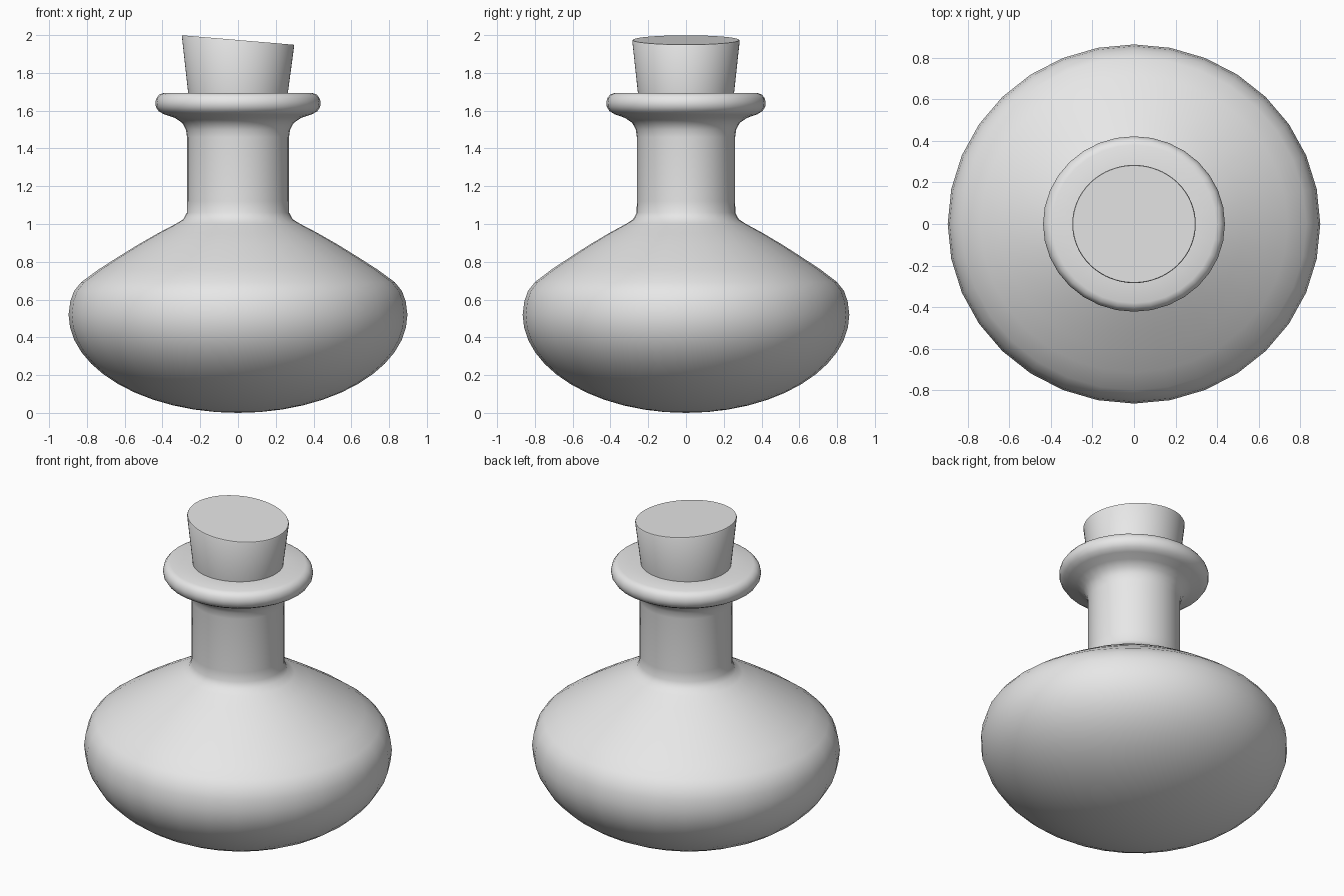
import bpy
import bmesh
from math import cos, sin, pi, radians

SEGMENTS = 32
DEPTH = 0.964  # the flask is slightly narrower front to back

if "Cube" in bpy.data.objects:
    bpy.data.objects.remove(bpy.data.objects["Cube"])

grey = bpy.data.materials.new("plain grey")
grey.use_nodes = True
colour = (0.8, 0.8, 0.8, 1)
grey.diffuse_color = colour
grey.node_tree.nodes["Principled BSDF"].inputs["Base Color"].default_value = colour


def lathe(name, profile, segments, sharp_angle):
    """Spin a (radius, height) profile round z; zero radius closes the end."""
    bm = bmesh.new()
    verts = [bm.verts.new((r, 0, z)) for r, z in profile]
    edges = [bm.edges.new(pair) for pair in zip(verts, verts[1:])]
    bmesh.ops.spin(bm, geom=verts + edges, axis=(0, 0, 1), cent=(0, 0, 0),
                   angle=2 * pi, steps=segments)
    bmesh.ops.remove_doubles(bm, verts=bm.verts, dist=0.0005)
    bmesh.ops.scale(bm, vec=(1, DEPTH, 1), verts=bm.verts)
    bmesh.ops.recalc_face_normals(bm, faces=bm.faces)
    mesh = bpy.data.meshes.new(name)
    bm.to_mesh(mesh)
    bm.free()
    mesh.materials.append(grey)
    obj = bpy.data.objects.new(name, mesh)
    bpy.context.collection.objects.link(obj)
    bpy.ops.object.select_all(action="DESELECT")
    obj.select_set(True)
    bpy.context.view_layer.objects.active = obj
    bpy.ops.object.shade_smooth_by_angle(angle=radians(sharp_angle))
    return obj


# Flask: round belly, sloping shoulder, straight neck, rolled lip, inner bore
belly = [(0.897 * sin(t), 0.52 - 0.52 * cos(t))
         for t in (pi / 2 * i / 12 for i in range(13))]
shoulder = [(0.888, 0.59), (0.868, 0.645), (0.83, 0.692), (0.74, 0.758),
            (0.64, 0.822), (0.53, 0.89), (0.42, 0.953), (0.33, 1.0),
            (0.29, 1.025), (0.271, 1.06)]
neck = [(0.27, 1.12), (0.27, 1.46), (0.276, 1.5), (0.295, 1.535),
        (0.335, 1.562), (0.39, 1.58)]
lip = [(0.42, 1.597), (0.435, 1.62), (0.438, 1.643), (0.432, 1.666),
       (0.418, 1.684), (0.395, 1.693), (0.255, 1.693), (0.245, 1.6)]
lathe("flask", belly + shoulder + neck + lip, SEGMENTS, 50)

# Stopper: tapered plug with a slanted top
stopper = lathe("stopper", [(0, 1.58), (0.25, 1.58), (0.264, 1.693),
                            (0.295, 1.968), (0.292, 1.974), (0, 1.974)],
                2 * SEGMENTS, 60)
for v in stopper.data.vertices:
    if v.co.z > 1.9:
        v.co.z -= 0.085 * v.co.x
        v.co.x *= 1.008
